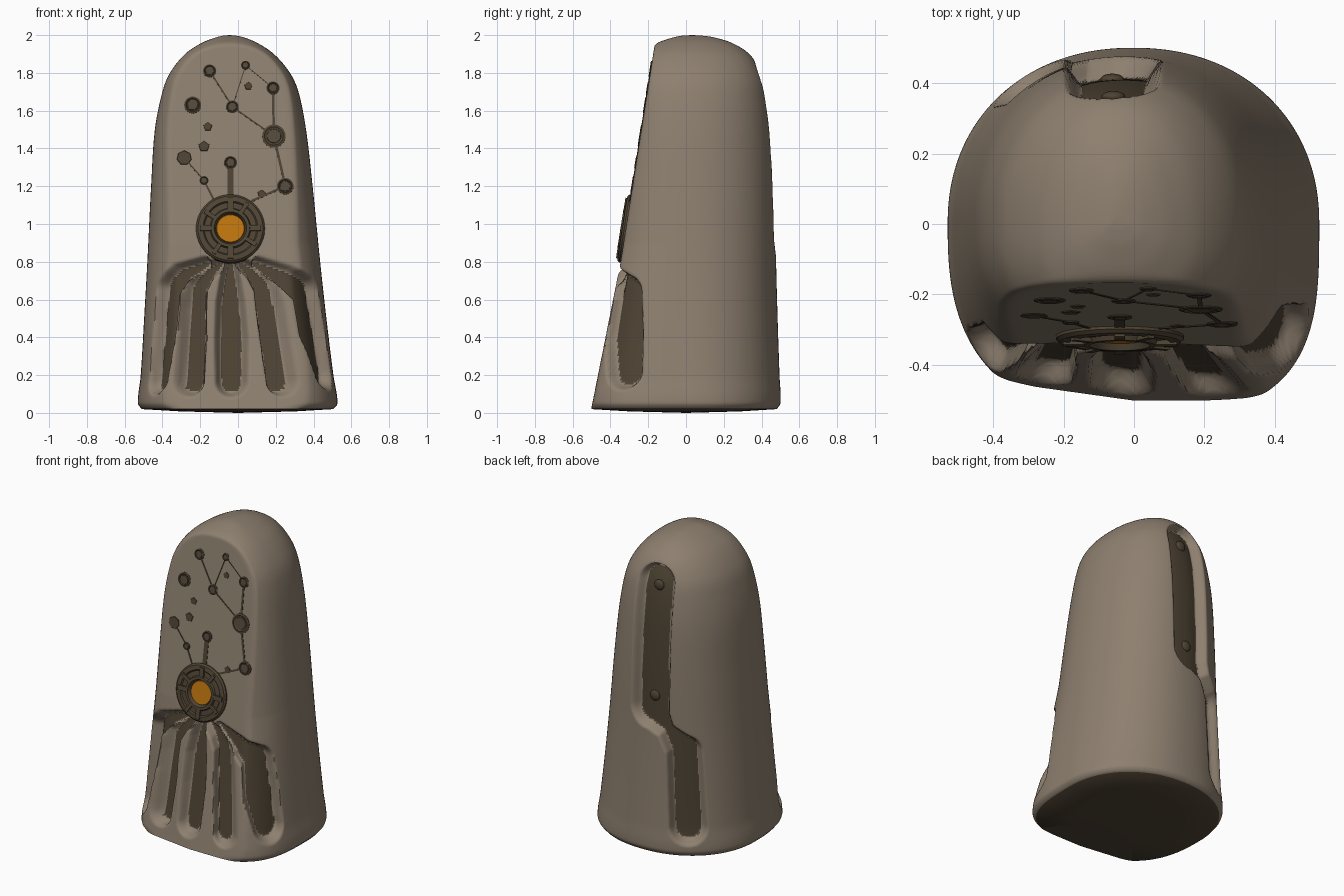
import bpy, bmesh, math
from mathutils import Matrix, Vector

if "Cube" in bpy.data.objects:
    bpy.data.objects.remove(bpy.data.objects["Cube"])


def material(name, rgb):
    m = bpy.data.materials.new(name)
    m.diffuse_color = (*rgb, 1)
    m.use_nodes = True
    m.node_tree.nodes["Principled BSDF"].inputs["Base Color"].default_value = m.diffuse_color
    return m


STONE = material("warm stone", (0.27, 0.215, 0.16))
DARK = material("dark recess", (0.075, 0.055, 0.033))
BRONZE = material("dark bronze", (0.082, 0.06, 0.036))
STUD = material("worn stud", (0.09, 0.068, 0.046))
AMBER = material("amber", (0.53, 0.18, 0.004))


def finish(bm, name, mats, angle=35):
    bmesh.ops.recalc_face_normals(bm, faces=bm.faces)
    me = bpy.data.meshes.new(name)
    bm.to_mesh(me)
    bm.free()
    for m in mats:
        me.materials.append(m)
    me.shade_smooth()
    me.set_sharp_from_angle(angle=math.radians(angle))
    ob = bpy.data.objects.new(name, me)
    bpy.context.collection.objects.link(ob)
    return ob


# ---- body profile: z, left, right, back, front half sizes
KEYS = [(0.02, .51, .505, .48, .53), (0.05, .53, .527, .50, .545), (0.2, .515, .505, .495, .53),
        (0.5, .497, .468, .485, .49), (0.8, .48, .435, .477, .45), (1.2, .46, .395, .47, .40),
        (1.5, .44, .36, .455, .36), (1.7, .40, .32, .43, .335), (1.8, .36, .275, .40, .31),
        (1.9, .28, .19, .335, .25), (1.96, .19, .10, .24, .15), (1.99, .11, .025, .14, .06),
        (1.999, .07, -.02, .07, .01)]


def profile(z):
    n = len(KEYS)
    i = next((k for k in range(n - 2) if z <= KEYS[k + 1][0]), n - 2)
    p, q = KEYS[i], KEYS[i + 1]
    o, r = KEYS[max(i - 1, 0)], KEYS[min(i + 2, n - 1)]
    h = q[0] - p[0]
    t = (z - p[0]) / h
    out = []
    for c in range(1, 5):
        m0 = (q[c] - o[c]) / (q[0] - o[0]) * h
        m1 = (r[c] - p[c]) / (r[0] - p[0]) * h
        out.append((2*t**3 - 3*t*t + 1) * p[c] + (t**3 - 2*t*t + t) * m0
                   + (3*t*t - 2*t**3) * q[c] + (t**3 - t*t) * m1)
    return out


def panel_y(z):
    return -0.315 + 0.157 * (z - 1) if z > 0.78 else -0.35 - 0.2 * (0.78 - z)


def surface(th, z, prof=None):
    left, right, back, front = prof or profile(z)
    cx, a = (right - left) / 2, (right + left) / 2
    c, s = math.cos(th), math.sin(th)
    low = min(max((.9 - z) / .7, 0), 1)  # front corners get boxier near the base
    b, e = (back, 2.15) if s > 0 else (front, 2.4 + low * (.8 if c > 0 else .2))
    r = (abs(c / a) ** e + abs(s / b) ** e) ** (-1 / e)
    if s < -0.05:  # flat sloping front, its lower left swept back
        flat, k = panel_y(z) / (s + min(c, 0) * .14 * low), 0.025
        h = max(k - abs(r - flat), 0) / k
        r = min(r, flat) - h * h * k / 4
    return Vector((cx + r * c, r * s, z))


def snap(x, y, z):
    p = profile(z)
    return surface(math.atan2(y, x - (p[1] - p[0]) / 2), z, p)


# ---- carved channels: x, z, floor half width, optional y
FRONT = [
    [(-.04, .78, .014), (-.04, .68, .035), (-.04, .58, .052), (-.035, .4, .064), (-.035, .17, .06)],
    [(-.10, .79, .010), (-.17, .74, .022), (-.235, .66, .038), (-.25, .55, .043), (-.255, .4, .048),
     (-.28, .165, .052)],
    [(.02, .79, .010), (.09, .74, .022), (.155, .66, .042), (.175, .55, .05), (.20, .4, .054),
     (.235, .17, .055)],
    [(-.18, .79, .010), (-.32, .735, .030), (-.39, .65, .048, -.35), (-.41, .45, .052, -.365),
     (-.45, .17, .048, -.38)],
    [(.11, .79, .010), (.27, .715, .038), (.37, .63, .075, -.32), (.41, .42, .092, -.335),
     (.46, .225, .076, -.33)]]
BACK = [[(-.06, 1.75, .105, .4), (-.06, .96, .105, .46), (-.17, .83, .03, .45),
         (-.28, .70, .08, .42), (-.31, .21, .088, .42)]]


def segments(paths):
    segs = []
    for path in paths:
        pts = [(snap(q[0], q[3] if len(q) > 3 else panel_y(q[1]), q[1]), q[2]) for q in path]
        segs += [(a, b - a, (b - a).length_squared, wa, wb)
                 for (a, wa), (b, wb) in zip(pts, pts[1:])]
    return segs


FSEG, BSEG = segments(FRONT), segments(BACK)
WALL = 0.033


def carve(p):
    """Edge distance to the nearest channel floor."""
    segs = FSEG if p.y < -0.1 and p.z < 0.9 else BSEG if p.y > 0.1 else ()
    best = 1.0
    for a, d, l2, wa, wb in segs:
        v = p - a
        t = min(max(v.dot(d) / l2, 0), 1)
        best = min(best, (v - d * t).length - wa - (wb - wa) * t)
    return best


# ---- stone body
N = 340
zs = [0.02 + 1.83 * i / 170 for i in range(170)]
zs += [1.85 + 0.148 * math.sin(i / 24 * math.pi / 2) for i in range(25)]
bm = bmesh.new()
rings, floor = [], set()
for z in zs:
    prof, ring = profile(z), []
    for j in range(N):
        p = surface(2 * math.pi * j / N, z, prof)
        e = carve(p)
        t = min(max(1 - e / WALL, 0), 1)
        inward = Vector((p.x + 0.045, p.y, 0)).normalized()
        depth = 0.07 if p.y < 0 else 0.062
        v = bm.verts.new(p - inward * depth * t * t * (3 - 2 * t))
        if e < 0.004:
            floor.add(v)
        ring.append(v)
    rings.append(ring)
inner = [bm.verts.new((v.co.x * .6, v.co.y * .6, .008)) for v in rings[0]]
top, bottom = bm.verts.new((-.045, .035, 2)), bm.verts.new((0, 0, 0))
for lo, hi in zip([inner] + rings, rings):
    for j in range(N):
        k = (j + 1) % N
        f = bm.faces.new((lo[j], lo[k], hi[k], hi[j]))
        f.material_index = int(lo is inner or sum(v in floor for v in f.verts) > 2)
for j in range(N):
    k = (j + 1) % N
    bm.faces.new((rings[-1][j], rings[-1][k], top))
    bm.faces.new((inner[k], inner[j], bottom)).material_index = 1
finish(bm, "stone_body", [STONE, DARK], 60)


# ---- parts lying on the sloping front panel
def on_panel(x, z, h=0.0):
    n = Vector((0, -1, .157)).normalized()
    u = Vector((0, .157, 1)).normalized()
    o = Vector((x, panel_y(z), z)) + n * h
    return Matrix(((1, u.x, n.x, o.x), (0, u.y, n.y, o.y), (0, u.z, n.z, o.z), (0, 0, 0, 1)))


def disc(bm, x, z, r, h, sides=24, base=0.0):
    bmesh.ops.create_cone(bm, cap_ends=True, segments=sides, radius1=r, radius2=r * .94,
                          depth=h, matrix=on_panel(x, z, base + h / 2))


def bar(bm, x, z, mid, angle, length, width, h):
    m = on_panel(x, z) @ Matrix.Rotation(angle, 4, 'Z') @ Matrix.Translation((mid, 0, h / 2))
    bmesh.ops.create_cube(bm, size=1, matrix=m @ Matrix.Diagonal((length, width, h, 1)))


def lathe(bm, x, z, prof, sides=64):
    m = on_panel(x, z)
    rows = [[bm.verts.new(m @ Vector((r * math.cos(2 * math.pi * j / sides),
                                      r * math.sin(2 * math.pi * j / sides), h)))
             for j in range(sides)] for r, h in prof]
    for a, b in zip(rows, rows[1:]):
        for j in range(sides):
            k = (j + 1) % sides
            bm.faces.new((a[j], a[k], b[k], b[j]))


# star-map studs: dark seat, raised rim and worn centre
DOTS = [(-.15, 1.81, .035), (.04, 1.84, .024), (.185, 1.72, .035), (-.24, 1.63, .045),
        (-.03, 1.62, .034), (.19, 1.465, .062), (-.04, 1.325, .035), (-.18, 1.23, .024),
        (.25, 1.2, .044)]
seats, studs = bmesh.new(), bmesh.new()
for x, z, r in DOTS:
    lathe(seats, x, z, [(r, -.004), (r, .003), (r * .8, .006), (r * .7, .002), (.001, .002)], 28)
    disc(studs, x, z, r * .62, .005)
finish(seats, "stud_seats", [DARK])
finish(studs, "stud_centres", [STUD])

# chipped patches
bm = bmesh.new()
for x, z, r, n in [(-.285, 1.35, .040, 7), (-.16, 1.515, .024, 5), (-.18, 1.41, .03, 5),
                   (.055, 1.73, .022, 5), (.125, 1.16, .022, 5)]:
    disc(bm, x, z, r, .003, n)
finish(bm, "chipped_patches", [DARK])

# thin lines joining the studs: x, z to x, z, width
LINKS = [(-.15, 1.81, -.03, 1.62, .008), (-.03, 1.62, .04, 1.84, .005),
         (.04, 1.84, .185, 1.72, .004), (-.03, 1.62, .19, 1.465, .008),
         (.185, 1.72, .19, 1.465, .013), (.19, 1.465, .25, 1.2, .013),
         (.25, 1.2, .07, 1.12, .012), (-.04, 1.325, -.04, 1.14, .03),
         (-.285, 1.35, -.18, 1.23, .007), (-.18, 1.23, -.12, 1.11, .010)]
bm = bmesh.new()
for x0, z0, x1, z1, w in LINKS:
    length = math.hypot(x1 - x0, z1 - z0)
    bar(bm, x0, z0, length / 2, math.atan2(z1 - z0, x1 - x0), length, w, .003)
finish(bm, "star_lines", [DARK])

# round medallion with clasps and amber centre
MX, MZ = -.04, .975
bm = bmesh.new()
lathe(bm, MX, MZ, [(.182, -.03), (.182, .008), (.172, .018), (.145, .021), (.138, .013),
                   (.108, .015), (.102, .028), (.086, .028), (.076, .004), (.06, .0)])
for i in range(8):
    bar(bm, MX, MZ, .132, math.pi / 4 * i + (i % 2) * .2, .06, .022 if i % 2 else .03, .027)
finish(bm, "medallion_ring", [BRONZE])
bm = bmesh.new()
disc(bm, MX, MZ, .077, .01, 48)
finish(bm, "amber_centre", [AMBER])

# rivets in the back slot
bm = bmesh.new()
for z in (1.73, 1.02):
    p = snap(-.06, .45, z) - Vector((0, .062, 0))
    bmesh.ops.create_uvsphere(bm, u_segments=20, v_segments=12, radius=.034,
                              matrix=Matrix.Translation(p) @ Matrix.Diagonal((1, .5, 1, 1)))
finish(bm, "slot_rivets", [DARK])
